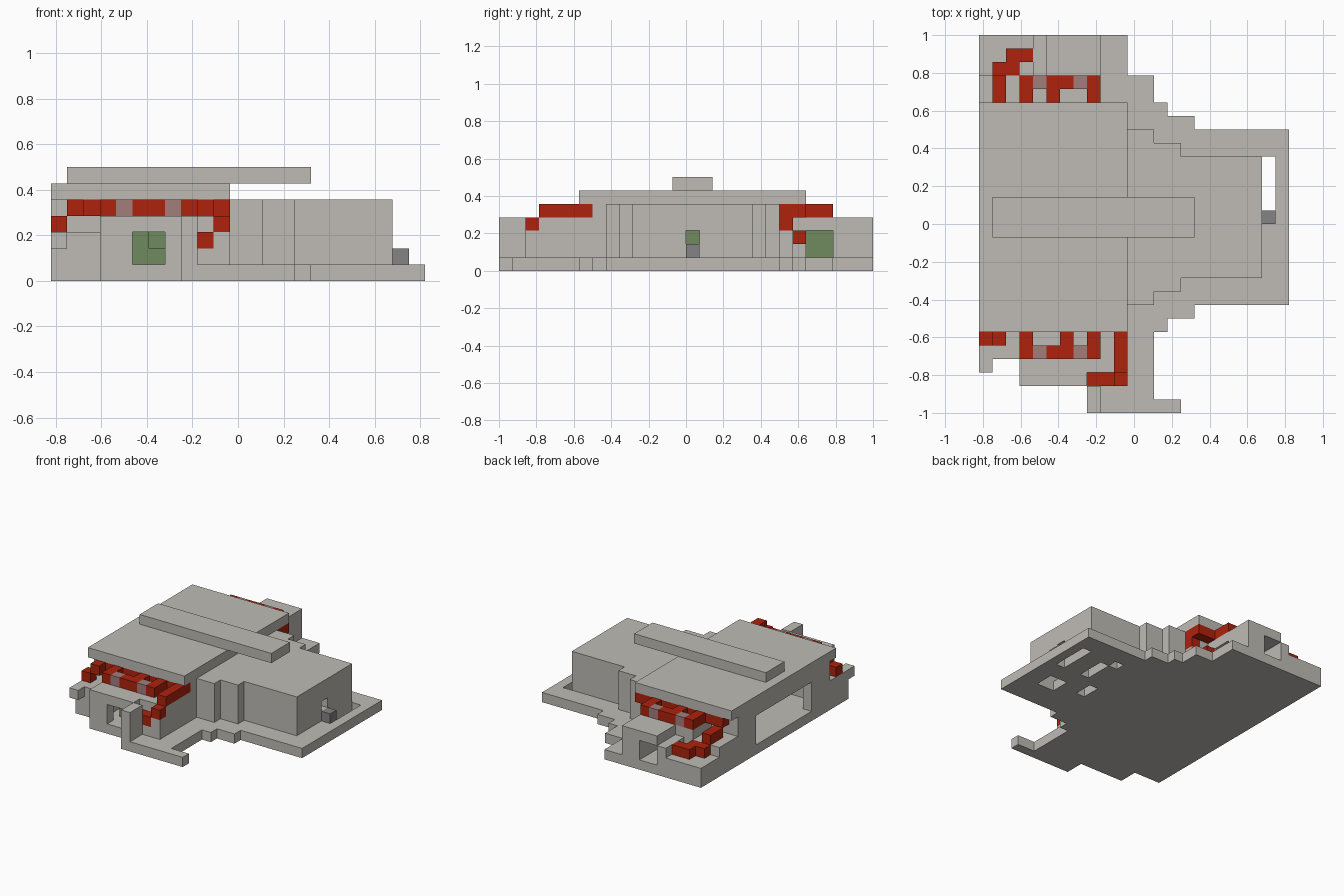
import bpy, bmesh
from itertools import product
from mathutils import Vector

cube = bpy.data.objects.get("Cube")
if cube:
    bpy.data.objects.remove(cube)

UNIT = 1 / 14                      # edge of one building block
ORIGIN = Vector((-11.5, -14, 0))   # grid corner, in blocks


def material(name, r, g, b):
    m = bpy.data.materials.new(name)
    m.use_nodes = True
    m.diffuse_color = (r, g, b, 1)
    m.node_tree.nodes["Principled BSDF"].inputs["Base Color"].default_value = (r, g, b, 1)
    return m


STONE = material("pale stone", 0.52, 0.50, 0.46)
RED = material("brick red", 0.42, 0.016, 0.004)
PINK = material("dusty pink", 0.36, 0.21, 0.20)
GREEN = material("leaf green", 0.16, 0.26, 0.115)
GREY = material("mid grey", 0.23, 0.23, 0.23)


def cells(boxes):
    """All grid cells in boxes given as (x range, y range, z range)."""
    found = set()
    for x, y, z in boxes:
        found.update(product(range(*x), range(*y), range(*z)))
    return found


def part(name, mat, boxes, cuts=()):
    """One blocky part: the skin of the boxes minus the cuts."""
    solid = cells(boxes) - cells(cuts)
    bm = bmesh.new()
    for cell in solid:
        for axis, side in product(range(3), (0, 1)):
            near = list(cell)
            near[axis] += 2 * side - 1
            if tuple(near) in solid:
                continue
            u, v = (axis + 1) % 3, (axis + 2) % 3
            ring = []
            for du, dv in ((0, 0), (1, 0), (1, 1), (0, 1)):
                p = Vector(cell)
                p[axis] += side
                p[u] += du
                p[v] += dv
                ring.append(bm.verts.new((p + ORIGIN) * UNIT))
            bm.faces.new(ring if side else ring[::-1])
    bmesh.ops.remove_doubles(bm, verts=bm.verts, dist=UNIT / 100)
    bmesh.ops.dissolve_limit(bm, angle_limit=0.01, verts=bm.verts, edges=bm.edges)
    mesh = bpy.data.meshes.new(name)
    bm.to_mesh(mesh)
    bm.free()
    mesh.materials.append(mat)
    ob = bpy.data.objects.new(name, mesh)
    bpy.context.collection.objects.link(ob)


# Stepped ground slab with floor openings
part("base_slab", STONE, [
    ((0, 3), (4, 28), (0, 1)), ((3, 8), (2, 28), (0, 1)),
    ((8, 11), (0, 28), (0, 1)), ((11, 13), (0, 25), (0, 1)),
    ((13, 15), (0, 1), (0, 1)), ((13, 14), (6, 23), (0, 1)),
    ((14, 16), (7, 22), (0, 1)), ((16, 23), (8, 21), (0, 1))],
    [((21, 22), (15, 19), (0, 1)), ((19, 21), (11, 13), (0, 1)),
     ((18, 19), (15, 18), (0, 1)), ((16, 17), (12, 14), (0, 1)),
     ((17, 18), (18, 19), (0, 1))])

# Hollow main hall, narrowing in steps, with a wide doorway and a peephole
part("main_hall", STONE, [
    ((0, 11), (7, 22), (1, 5)), ((11, 13), (8, 21), (1, 5)),
    ((13, 15), (9, 20), (1, 5)), ((15, 21), (10, 19), (1, 5))],
    [((1, 11), (8, 21), (1, 5)), ((11, 13), (9, 20), (1, 4)),
     ((13, 20), (11, 18), (1, 4)), ((0, 1), (10, 19), (1, 4)),
     ((20, 21), (14, 15), (2, 3)), ((10, 11), (21, 22), (3, 5))])

part("roof_slab", STONE, [((0, 11), (6, 23), (5, 6))])
part("roof_ridge", STONE, [((1, 16), (13, 16), (6, 7))])

# Front room with window, low wing and corner post
part("front_room", STONE, [((3, 11), (2, 7), (1, 4))],
     [((4, 10), (3, 6), (1, 3)), ((5, 7), (2, 3), (1, 3)),
      ((8, 10), (2, 3), (2, 4)), ((10, 11), (2, 3), (3, 4))])
part("front_wing", STONE, [((0, 3), (4, 7), (1, 3)), ((0, 1), (3, 4), (2, 3))])
part("front_post", STONE, [((8, 9), (0, 2), (1, 4))])

# Back room with window, open at the side, and low wing
part("back_room", STONE, [((3, 9), (22, 28), (1, 4))],
     [((3, 5), (25, 28), (2, 4)), ((4, 9), (23, 25), (1, 3)),
      ((5, 7), (25, 28), (1, 3))])
part("back_wing", STONE, [((0, 3), (22, 28), (1, 2)), ((0, 3), (22, 25), (2, 3)),
                          ((4, 5), (25, 28), (2, 3))])

# Red trim along the front eaves, stepping down at both ends
part("front_trim", RED, [
    ((1, 11), (6, 7), (4, 5)), ((3, 9), (4, 5), (4, 5)),
    ((1, 2), (5, 6), (4, 5)), ((0, 1), (5, 6), (3, 4)),
    ((3, 4), (5, 6), (4, 5)), ((6, 7), (5, 6), (4, 5)),
    ((8, 9), (5, 6), (4, 5)), ((10, 11), (3, 6), (4, 5)),
    ((10, 11), (2, 3), (3, 4)), ((8, 10), (2, 3), (2, 3))],
    [((4, 5), (4, 5), (4, 5)), ((7, 8), (4, 5), (4, 5))])

# Red trim along the back eaves
part("back_trim", RED, [
    ((1, 11), (22, 23), (4, 5)), ((3, 9), (24, 25), (4, 5)),
    ((3, 4), (23, 24), (4, 5)), ((5, 6), (23, 24), (4, 5)),
    ((8, 9), (23, 24), (4, 5)), ((1, 2), (23, 25), (3, 4)),
    ((1, 3), (25, 26), (2, 3)), ((2, 4), (26, 27), (2, 3)),
    ((10, 11), (21, 22), (3, 5)), ((9, 10), (22, 23), (2, 3))],
    [((4, 5), (24, 25), (4, 5)), ((7, 8), (24, 25), (4, 5))])

# Pink blocks set into both trims
for side, y in (("front", 4), ("back", 24)):
    part(side + "_pink_blocks", PINK,
         [((x, x + 1), (y, y + 1), (4, 5)) for x in (4, 7)])

# Green furnishings inside the rooms and hall
part("front_green", GREEN, [((5, 7), (4, 5), (1, 3)), ((6, 7), (3, 4), (2, 3))])
part("back_green", GREEN, [((5, 7), (23, 25), (1, 3))])
part("hall_green", GREEN, [((17, 18), (14, 15), (1, 3))])

part("side_step", GREY, [((21, 22), (14, 15), (1, 2))])
